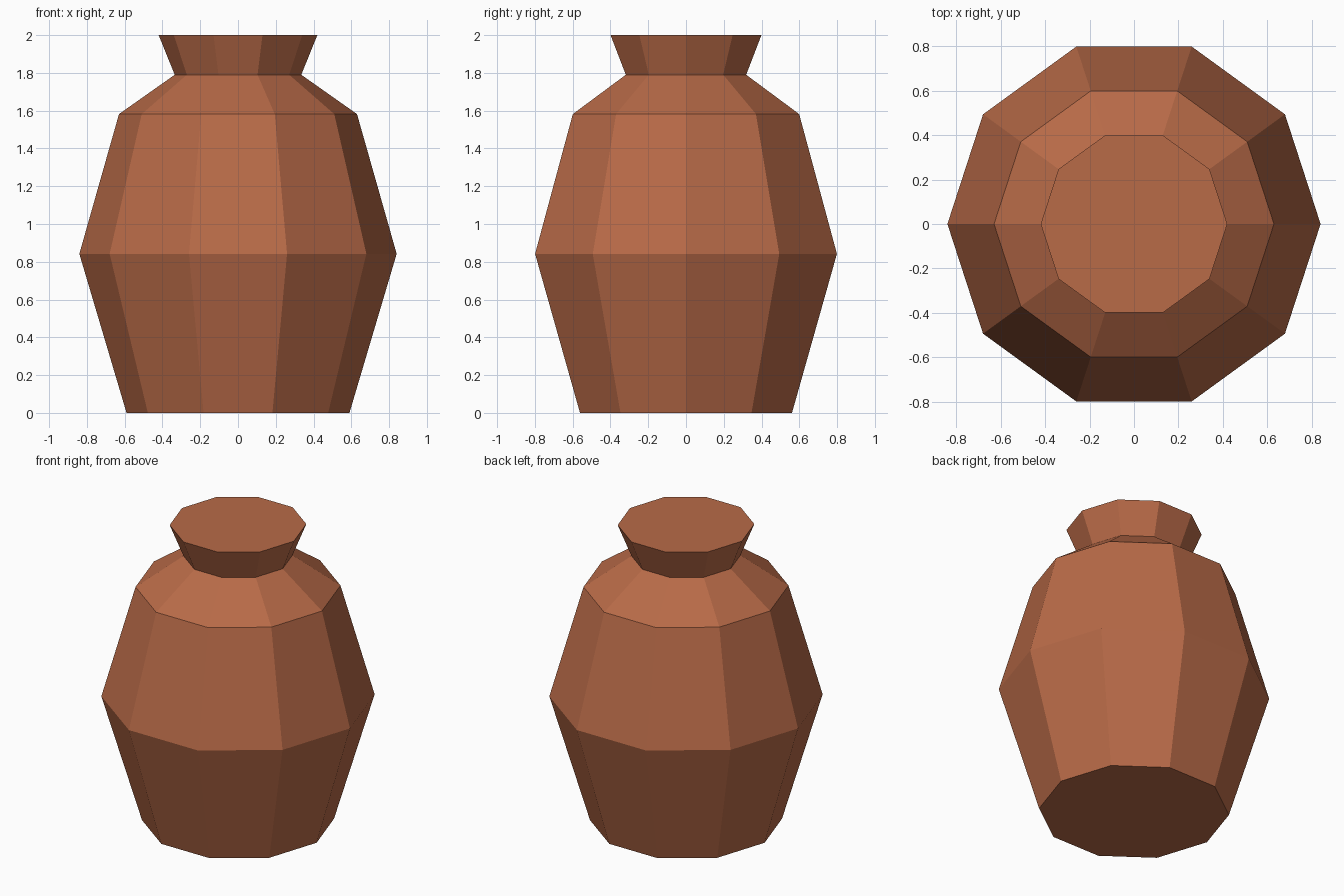
import bpy, bmesh
from math import cos, sin, tau

if "Cube" in bpy.data.objects:
    bpy.data.objects.remove(bpy.data.objects["Cube"])

SIDES = 10
# (radius, height) from the foot up to the rim
PROFILE = [(0.59, 0.0), (0.84, 0.842), (0.63, 1.582), (0.335, 1.79), (0.42, 2.0)]

clay = bpy.data.materials.new("terracotta")
clay.diffuse_color = (0.48, 0.145, 0.064, 1.0)
clay.use_nodes = True
clay.node_tree.nodes["Principled BSDF"].inputs["Base Color"].default_value = clay.diffuse_color

# Faceted jar: stacked ten-sided rings joined by flat quads
bm = bmesh.new()
rings = [[bm.verts.new((r * cos(tau * i / SIDES), r * sin(tau * i / SIDES), z))
          for i in range(SIDES)] for r, z in PROFILE]
for low, high in zip(rings, rings[1:]):
    for i in range(SIDES):
        j = (i + 1) % SIDES
        bm.faces.new((low[i], low[j], high[j], high[i]))

# Closed base and flat top
bm.faces.new(rings[0][::-1])
bm.faces.new(rings[-1])

mesh = bpy.data.meshes.new("jar")
bm.to_mesh(mesh)
bm.free()
mesh.materials.append(clay)
bpy.context.collection.objects.link(bpy.data.objects.new("jar", mesh))
